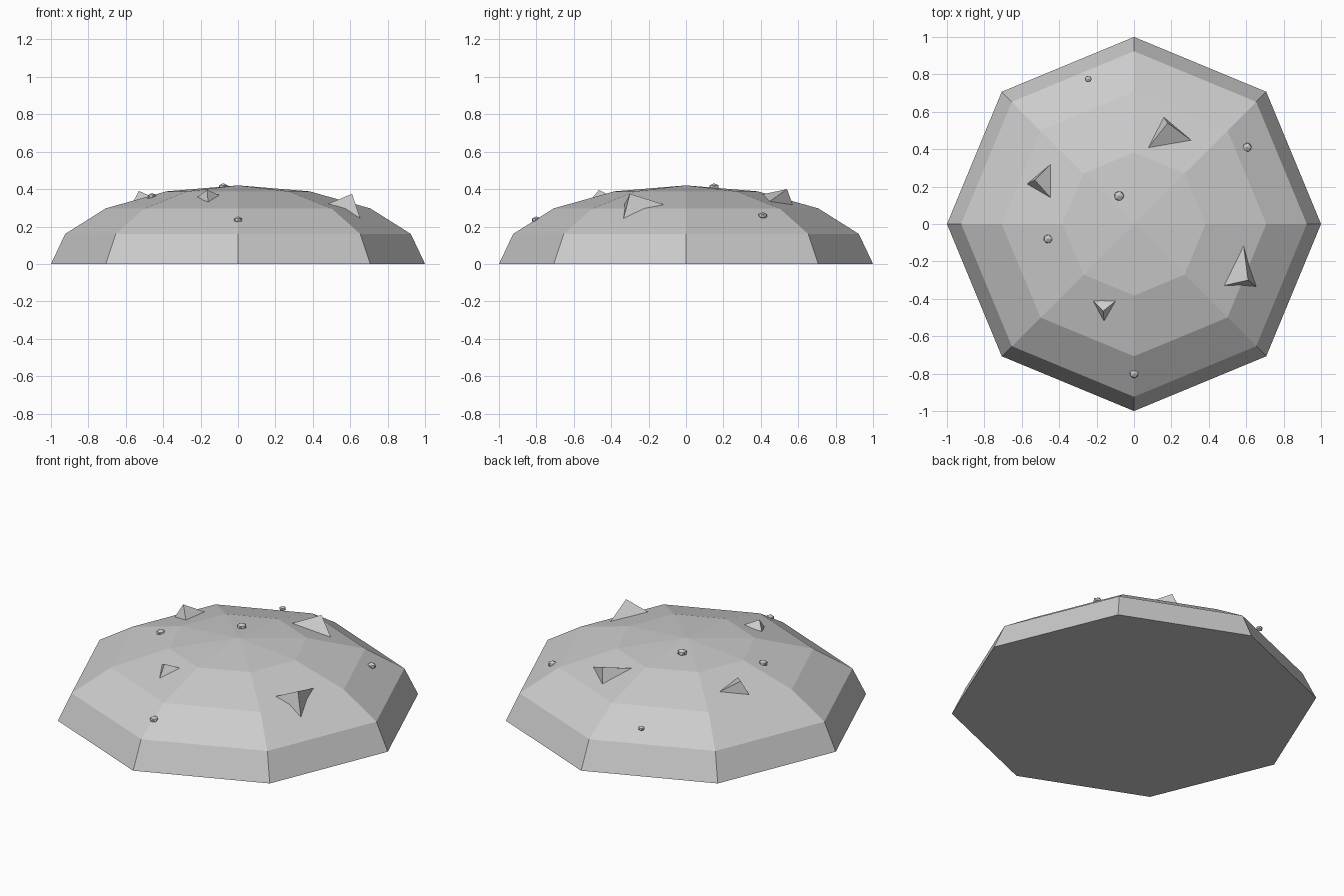
import bpy, bmesh
from math import cos, sin, pi
from mathutils import Vector

if "Cube" in bpy.data.objects:
    bpy.data.objects.remove(bpy.data.objects["Cube"])


def finish(bm, name):
    bmesh.ops.recalc_face_normals(bm, faces=bm.faces)
    me = bpy.data.meshes.new(name)
    bm.to_mesh(me)
    bm.free()
    ob = bpy.data.objects.new(name, me)
    bpy.context.collection.objects.link(ob)
    return ob


# Mound: flattened eight-sided half sphere with a closed flat base
SIDES, RINGS, HEIGHT = 8, 4, 0.42
bm = bmesh.new()
rings = []
for i in range(RINGS):
    a = i * pi / 2 / RINGS
    rings.append([bm.verts.new((cos(a) * cos(j * 2 * pi / SIDES),
                                cos(a) * sin(j * 2 * pi / SIDES),
                                HEIGHT * sin(a))) for j in range(SIDES)])
top = bm.verts.new((0, 0, HEIGHT))
bm.faces.new(rings[0])
for j in range(SIDES):
    k = (j + 1) % SIDES
    for lo, hi in zip(rings, rings[1:]):
        bm.faces.new((lo[j], lo[k], hi[k], hi[j]))
    bm.faces.new((rings[-1][j], rings[-1][k], top))
finish(bm, "mound")


# Shards: three-sided spikes, apex then the corners where they meet the mound
def shard(name, apex, *corners):
    bm = bmesh.new()
    tip = Vector(apex)
    base = [tip + (Vector(c) - tip) * 1.04 for c in corners]
    vs = [bm.verts.new(p) for p in [tip] + base]
    for f in ((0, 1, 2), (0, 2, 3), (0, 3, 1), (3, 2, 1)):
        bm.faces.new([vs[i] for i in f])
    finish(bm, name)


shard("shard_back", (0.18, 0.54, 0.40),
      (0.07, 0.40, 0.37), (0.16, 0.57, 0.318), (0.31, 0.445, 0.332))
shard("shard_left", (-0.53, 0.235, 0.39),
      (-0.57, 0.215, 0.315), (-0.45, 0.315, 0.338), (-0.45, 0.145, 0.355))
shard("shard_right", (0.61, -0.30, 0.375),
      (0.585, -0.11, 0.315), (0.455, -0.335, 0.31), (0.655, -0.335, 0.24))
shard("shard_front", (-0.165, -0.465, 0.396),
      (-0.215, -0.415, 0.36), (-0.09, -0.405, 0.364), (-0.16, -0.52, 0.33))

# Pebbles: small flattened icosahedrons half sunk in the surface
pebbles = [(-0.08, 0.15, 0.41, 0.029), (-0.46, -0.08, 0.36, 0.026),
           (0, -0.80, 0.235, 0.026), (0.605, 0.41, 0.257, 0.026),
           (-0.245, 0.775, 0.235, 0.02)]
for n, (x, y, z, r) in enumerate(pebbles):
    bm = bmesh.new()
    bmesh.ops.create_icosphere(bm, subdivisions=1, radius=r)
    ob = finish(bm, f"pebble_{n + 1}")
    ob.location = (x, y, z)
    ob.scale = (1, 1, 0.75)
